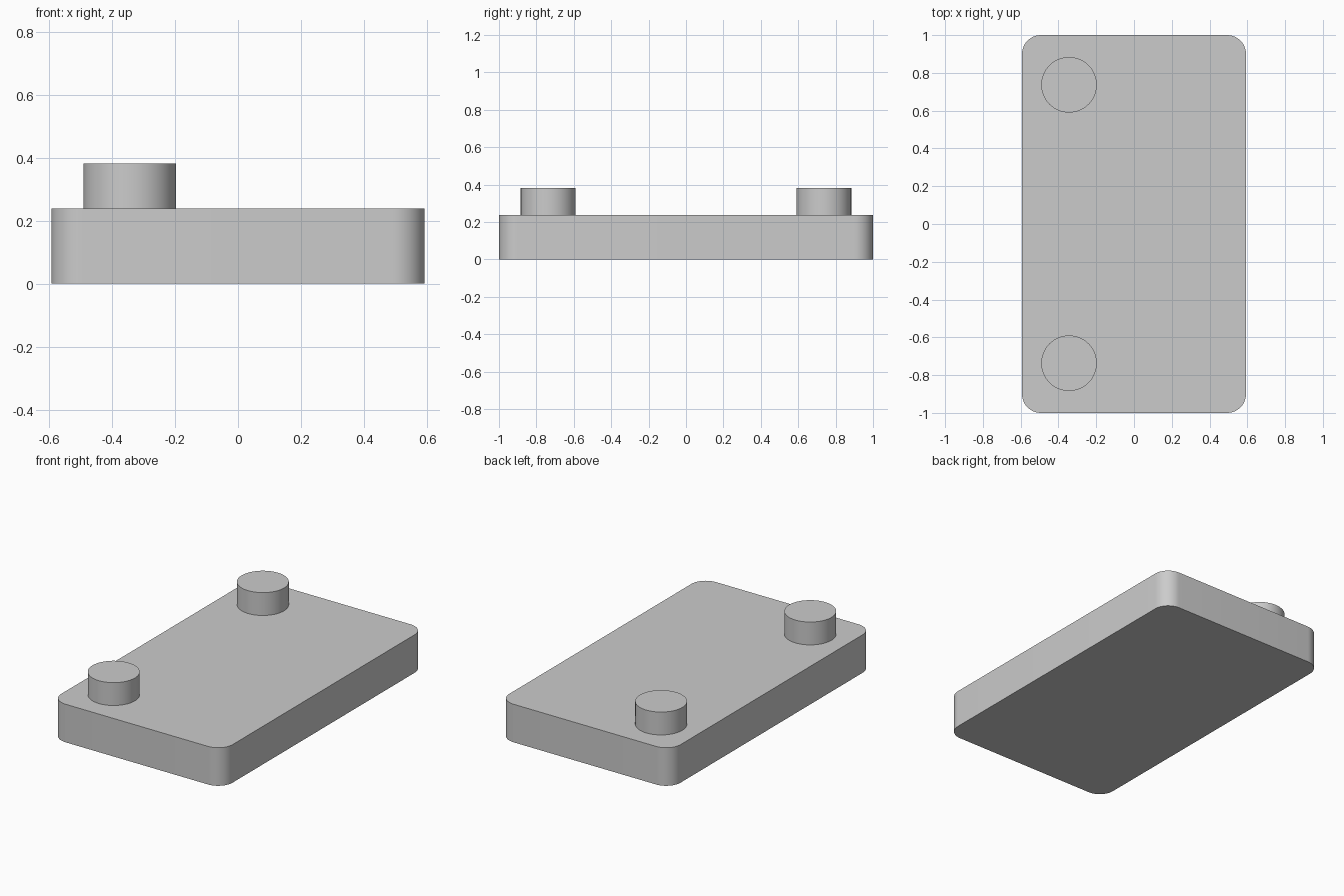
import bpy
import bmesh
import math

default_cube = bpy.data.objects.get("Cube")
if default_cube:
    bpy.data.objects.remove(default_cube, do_unlink=True)

HALF_WIDTH, HALF_LENGTH = 0.593, 1.0
PLATE_TOP, PEG_TOP = 0.238, 0.381
CORNER_RADIUS = 0.1
PEG_X, PEG_Y, PEG_RADIUS = -0.344, 0.737, 0.147

grey = bpy.data.materials.new("plain_grey")
grey.use_nodes = True
colour = (0.6, 0.6, 0.6, 1.0)
grey.diffuse_color = colour
grey.node_tree.nodes["Principled BSDF"].inputs["Base Color"].default_value = colour


def finish(obj, name):
    """Name the part, colour it and smooth its curved sides."""
    obj.name = obj.data.name = name
    obj.data.materials.append(grey)
    bpy.ops.object.select_all(action="DESELECT")
    obj.select_set(True)
    bpy.context.view_layer.objects.active = obj
    bpy.ops.object.shade_smooth_by_angle(angle=math.radians(30))


# Base plate: a slab with rounded upright corners
bpy.ops.mesh.primitive_cube_add(size=1, location=(0, 0, PLATE_TOP / 2))
plate = bpy.context.object
plate.scale = (2 * HALF_WIDTH, 2 * HALF_LENGTH, PLATE_TOP)
bpy.ops.object.transform_apply(location=False, rotation=False, scale=True)
bm = bmesh.new()
bm.from_mesh(plate.data)
uprights = [e for e in bm.edges
            if abs(e.verts[0].co.z - e.verts[1].co.z) > PLATE_TOP / 2]
bmesh.ops.bevel(bm, geom=uprights, offset=CORNER_RADIUS, offset_type="OFFSET",
                segments=12, profile=0.5, affect="EDGES")
bm.to_mesh(plate.data)
bm.free()
finish(plate, "base_plate")

# Round pegs standing on the right-hand side of the plate
for name, side in (("front_peg", -1), ("back_peg", 1)):
    bpy.ops.mesh.primitive_cylinder_add(
        vertices=64, radius=PEG_RADIUS, depth=PEG_TOP - PLATE_TOP,
        location=(PEG_X, side * PEG_Y, (PEG_TOP + PLATE_TOP) / 2))
    finish(bpy.context.object, name)
